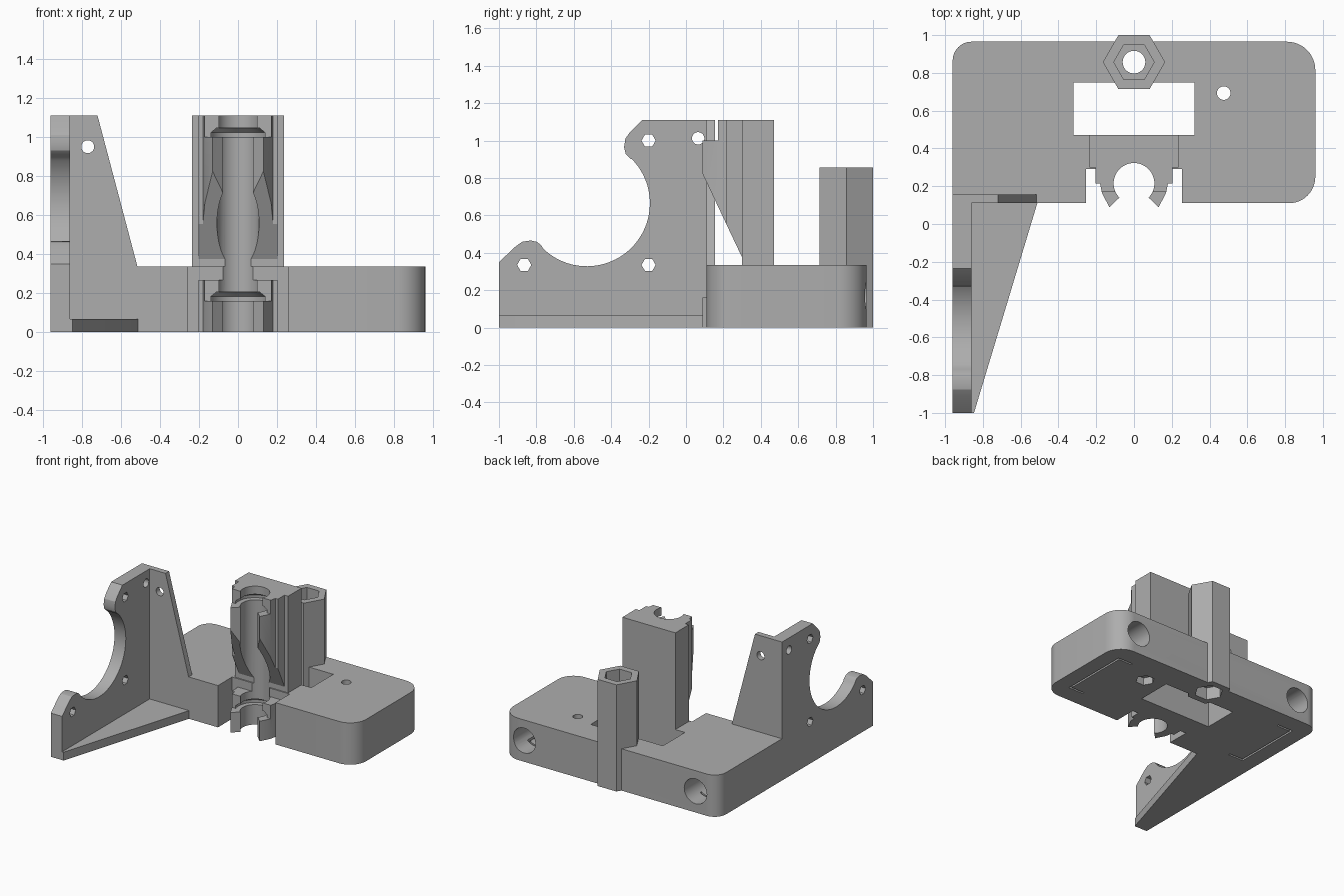
import bpy, bmesh, math

old = bpy.data.objects.get("Cube")
if old:
    bpy.data.objects.remove(old, do_unlink=True)

GREY = (0.42, 0.42, 0.42, 1)
mat = bpy.data.materials.new("matte_grey")
mat.use_nodes = True
mat.diffuse_color = GREY
mat.node_tree.nodes["Principled BSDF"].inputs["Base Color"].default_value = GREY


def arc(cx, cy, r, start, end, n=12):
    steps = [math.radians(start + (end - start) * i / n) for i in range(n + 1)]
    return [(cx + r * math.cos(a), cy + r * math.sin(a)) for a in steps]


def ring(cx, cy, r, n=40):
    return arc(cx, cy, r, 0, 360, n)[:-1]


def finish(name, bm):
    bmesh.ops.recalc_face_normals(bm, faces=bm.faces)
    mesh = bpy.data.meshes.new(name)
    bm.to_mesh(mesh)
    bm.free()
    mesh.materials.append(mat)
    ob = bpy.data.objects.new(name, mesh)
    bpy.context.collection.objects.link(ob)
    return ob


def prism(name, outline, axis, lo, hi):
    """Extrude a 2D outline along the named axis."""
    place = {"x": lambda u, v: (lo, u, v), "y": lambda u, v: (u, lo, v),
             "z": lambda u, v: (u, v, lo)}[axis]
    bm = bmesh.new()
    face = bm.faces.new([bm.verts.new(place(u, v)) for u, v in outline])
    out = bmesh.ops.extrude_face_region(bm, geom=[face])
    move = [(hi - lo) * (a == axis) for a in "xyz"]
    verts = [g for g in out["geom"] if isinstance(g, bmesh.types.BMVert)]
    bmesh.ops.translate(bm, verts=verts, vec=move)
    return finish(name, bm)


def box(name, x0, x1, y0, y1, z0, z1):
    return prism(name, [(x0, y0), (x1, y0), (x1, y1), (x0, y1)], "z", z0, z1)


def lathe(name, cx, cy, profile, n=48):
    bm = bmesh.new()
    rows = [[bm.verts.new((u, v, z)) for u, v in ring(cx, cy, r, n)] for r, z in profile]
    for a, b in zip(rows, rows[1:]):
        for i in range(n):
            j = (i + 1) % n
            bm.faces.new((a[i], a[j], b[j], b[i]))
    bm.faces.new(rows[0])
    bm.faces.new(rows[-1])
    return finish(name, bm)


def cut(targets, cutters):
    for ob in targets:
        bpy.context.view_layer.objects.active = ob
        for c in cutters:
            mod = ob.modifiers.new("cut", "BOOLEAN")
            mod.operation = "DIFFERENCE"
            mod.solver = "EXACT"
            mod.object = c
            bpy.ops.object.modifier_apply(modifier=mod.name)
    for c in cutters:
        bpy.data.objects.remove(c, do_unlink=True)


# Base block with rounded corners and a front notch
H = 0.335
TOP = 1.11
base = prism("base", [(-0.96, 0.11), (-0.255, 0.11), (-0.255, 0.29), (0.255, 0.29), (0.255, 0.11)]
             + arc(0.82, 0.25, 0.14, -90, 0) + arc(0.81, 0.815, 0.15, 0, 90)
             + arc(-0.86, 0.865, 0.1, 90, 180), "z", 0, H)
cut([base], [box("window", -0.32, 0.32, 0.47, 0.75, -0.1, 0.5)])

# Hexagonal nut column
column = prism("nut_column", ring(0, 0.857, 0.165, 6), "z", 0, 0.855)
cut([base, column], [
    prism("screw", ring(0, 0.857, 0.06), "z", -0.1, 1),
    prism("top_nut", ring(0, 0.857, 0.107, 6), "z", 0.73, 1),
    prism("bottom_nut", ring(0, 0.857, 0.107, 6), "z", -0.1, 0.1)])

# Small screw hole with a nut pocket below
cut([base], [prism("screw", ring(0.475, 0.693, 0.036), "z", -0.1, 0.5),
             prism("nut", ring(0.475, 0.693, 0.07, 6), "z", -0.1, 0.06)])

# Blind rod sockets from the back, with thin bracket slits underneath
for s in (-1, 1):
    xs = sorted((s * 0.82, s * 0.70))
    slit = sorted((s * 0.82, s * 0.835))
    cut([base], [prism("socket", ring(s * 0.76, 0.17, 0.1), "y", 0.2, 1.1),
                 box("slit", *slit, 0.25, 0.82, -0.1, 0.1),
                 box("slit_end", *xs, 0.25, 0.265, -0.1, 0.1),
                 box("slit_end", *xs, 0.805, 0.82, -0.1, 0.1)])

# Bearing holder: back block with two gripping arms
half = [(0.235, 0.47), (0.235, 0.30), (0.203, 0.30), (0.203, 0.215), (0.18, 0.215),
        (0.17, 0.165), (0.13, 0.088), (0.08, 0.137)]
holder = prism("bearing_holder", half + [(0, 0.215)] + [(-x, y) for x, y in reversed(half)],
               "z", 0, TOP)
R = 0.108
bore = [(R, -0.1)]
for z in (0.16, 1.0):
    bore += [(R, z), (0.147, z), (0.147, z + 0.022), (0.12, z + 0.045), (R, z + 0.045)]
bore.append((R, 1.3))
cut([base, holder], [lathe("bore", 0, 0.215, bore)])
cut([holder], [
    prism("arm_relief", [(0, 0.268), (0.30, 0.268), (0.30, 0.375), (0, 1.01)], "x", -0.25, 0.25),
    box("lower_step", -0.3, 0.3, 0, 0.17, 0.16, 0.3),
    box("upper_step", -0.3, 0.3, 0, 0.17, 1.0, 1.3)])

# Side plate with a large round motor opening between two lobes
lobe = [(-0.30, 0.905), (-0.323, 0.93), (-0.331, 0.965), (-0.324, 1.01), (-0.30, 1.045), (-0.235, TOP)]
mirrored = [(0.135 - z, 0.135 - y) for y, z in reversed(lobe[:-1])]
plate = prism("motor_plate", [(0.155, 0), (-1, 0), (-1, 0.35)] + mirrored
              + arc(-0.53, 0.665, 0.337, -134, 44, 40) + lobe + [(0.155, TOP)],
              "x", -0.96, -0.86)
holes = [prism("bolt", ring(y, z, 0.038, 6), "x", -1.1, -0.7)
         for y, z in ((-0.865, 0.335), (-0.2, 0.335), (-0.2, 1.0))]
cut([plate], holes + [prism("pin", ring(0.065, 1.012, 0.033), "x", -1.1, -0.7)])

# Upright and floor braces
brace = prism("upright_brace", [(-0.87, 0.2), (-0.48, 0.2), (-0.515, H), (-0.72, TOP), (-0.87, TOP)],
              "y", 0.11, 0.155)
cut([brace], [prism("pin", ring(-0.77, 0.95, 0.033), "y", 0, 0.3)])
floor = prism("floor_brace", [(-0.87, -1), (-0.847, -1), (-0.512, 0.11), (-0.512, 0.13), (-0.87, 0.13)],
              "z", 0, 0.066)

# Smooth the curved walls, keep the corners crisp
bpy.ops.object.select_all(action="DESELECT")
for ob in (base, column, holder, plate, brace, floor):
    ob.select_set(True)
bpy.context.view_layer.objects.active = base
bpy.ops.object.shade_smooth_by_angle(angle=math.radians(25))
